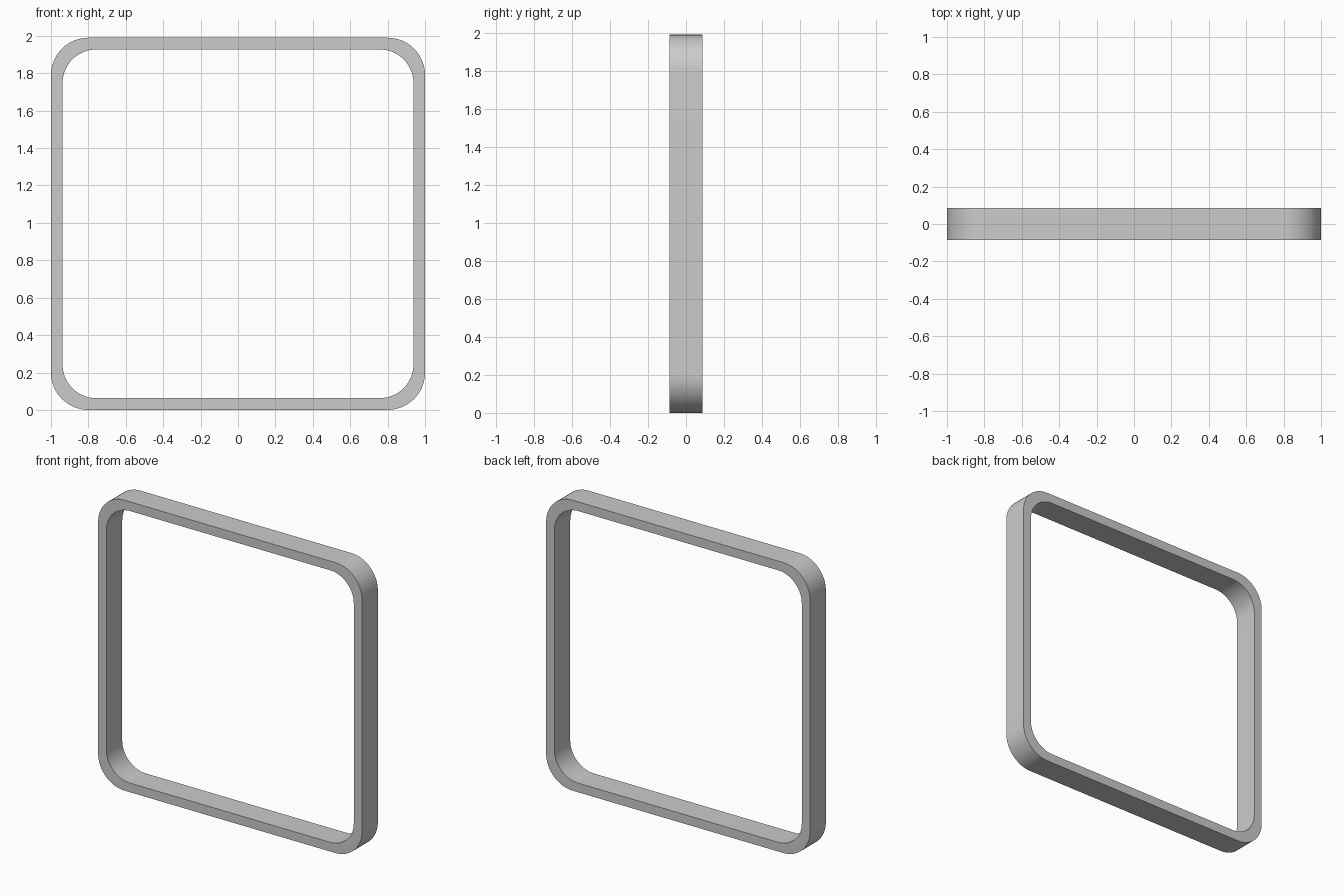
import bpy, bmesh
from math import sin, cos, pi

if "Cube" in bpy.data.objects:
    bpy.data.objects.remove(bpy.data.objects["Cube"])

DEPTH = 0.172
CZ = 0.995
STEPS = 16


def rounded_rect(half_w, half_h, radius):
    """Points of a rounded rectangle in the xz plane, counter-clockwise."""
    pts = []
    for k, (sx, sz) in enumerate([(1, 1), (-1, 1), (-1, -1), (1, -1)]):
        for i in range(STEPS + 1):
            a = (k + i / STEPS) * pi / 2
            pts.append((sx * (half_w - radius) + radius * cos(a),
                        CZ + sz * (half_h - radius) + radius * sin(a)))
    return pts


# Square frame with rounded corners: four matching loops joined by quads
bm = bmesh.new()
outer = rounded_rect(1.0, 0.995, 0.2)
inner = rounded_rect(0.938, 0.932, 0.18)
y = DEPTH / 2
loops = [[bm.verts.new((px, py, pz)) for px, pz in prof]
         for prof, py in [(outer, -y), (outer, y), (inner, y), (inner, -y)]]
n = len(outer)
for j in range(4):
    a, b = loops[j], loops[(j + 1) % 4]
    for i in range(n):
        k = (i + 1) % n
        bm.faces.new((a[i], a[k], b[k], b[i]))
bmesh.ops.recalc_face_normals(bm, faces=bm.faces)

mesh = bpy.data.meshes.new("rounded_frame")
bm.to_mesh(mesh)
bm.free()
frame = bpy.data.objects.new("rounded_frame", mesh)
bpy.context.collection.objects.link(frame)

# Smooth corners, crisp front and back rims
bpy.context.view_layer.objects.active = frame
frame.select_set(True)
bpy.ops.object.shade_smooth_by_angle(angle=pi / 6)
